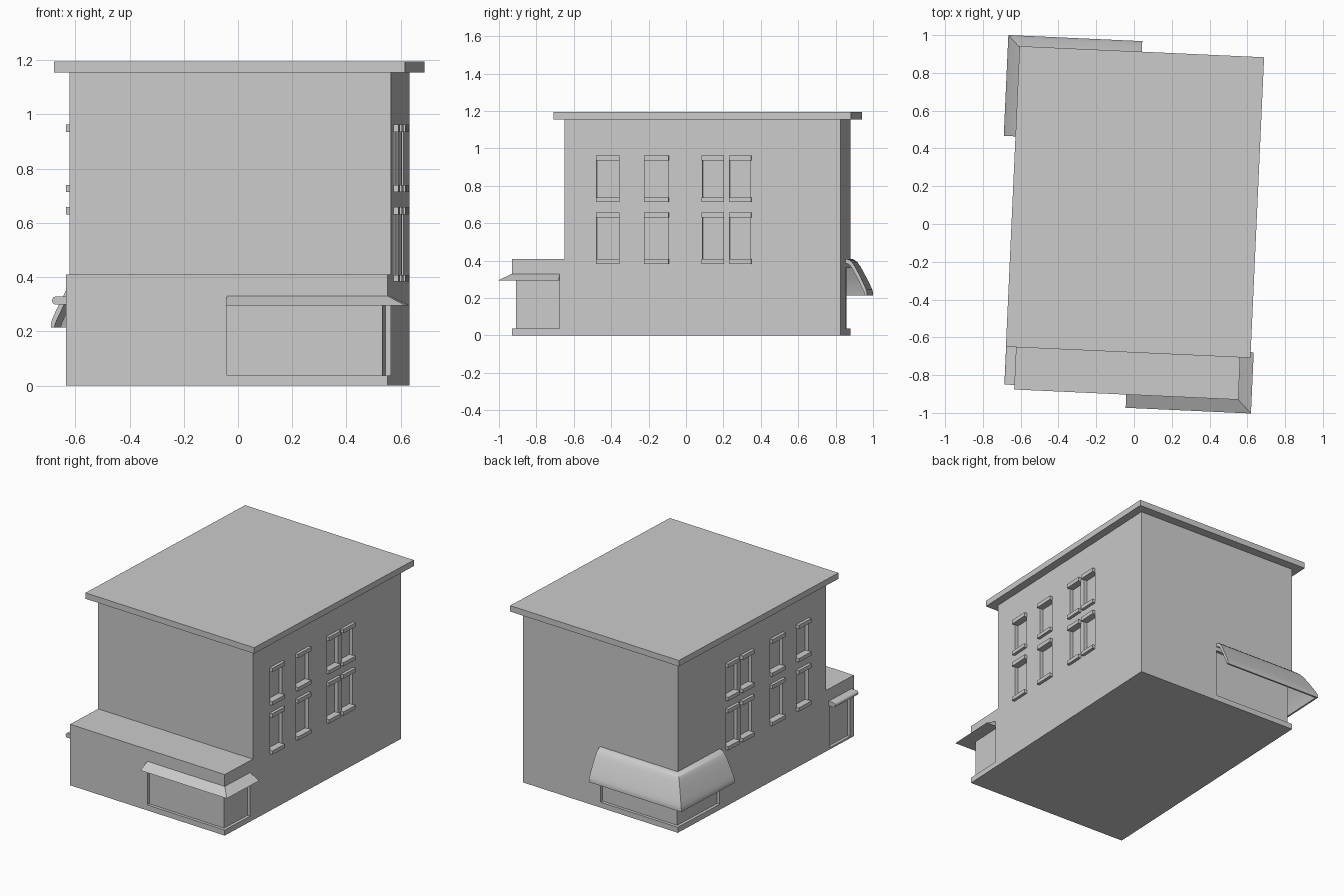
import bpy, bmesh, math

if "Cube" in bpy.data.objects:
    bpy.data.objects.remove(bpy.data.objects["Cube"])

W = 0.594                       # half width of the walls
FRONT, SETBACK, BACK = -0.904, -0.624, 0.853
parts = []


def finish(name, bm):
    bmesh.ops.recalc_face_normals(bm, faces=bm.faces)
    me = bpy.data.meshes.new(name)
    bm.to_mesh(me)
    bm.free()
    ob = bpy.data.objects.new(name, me)
    bpy.context.collection.objects.link(ob)
    parts.append(ob)
    return ob


def extrude(bm, points, offset):
    """Closed prism from an outline moved along offset."""
    a = [bm.verts.new(p) for p in points]
    b = [bm.verts.new([c + o for c, o in zip(p, offset)]) for p in points]
    n = len(a)
    bm.faces.new(a)
    bm.faces.new(b[::-1])
    for i in range(n):
        j = (i + 1) % n
        bm.faces.new((a[i], b[i], b[j], a[j]))


def plan(bm, outline, z0, z1):
    extrude(bm, [(x, y, z0) for x, y in outline], (0, 0, z1 - z0))


def box(bm, x0, x1, y0, y1, z0, z1):
    plan(bm, [(x0, y0), (x1, y0), (x1, y1), (x0, y1)], z0, z1)


def corner_awning(name, profile, cx, cy, end_x, end_y):
    """Sweep a (distance, z) profile around a building corner with a mitre."""
    sx, sy = math.copysign(1, cx), math.copysign(1, cy)
    bm = bmesh.new()
    rings = [[bm.verts.new(p) for p in ring] for ring in (
        [(end_x, cy + sy * d, z) for d, z in profile],
        [(cx + sx * d, cy + sy * d, z) for d, z in profile],
        [(cx + sx * d, end_y, z) for d, z in profile])]
    n = len(profile)
    for r, s in zip(rings, rings[1:]):
        for i in range(n):
            j = (i + 1) % n
            bm.faces.new((r[i], r[j], s[j], s[i]))
    bm.faces.new(rings[0])
    bm.faces.new(rings[2])
    return finish(name, bm)


def corner_recess(bm, cx, cy, end_x, end_y, z0, z1, depth=0.02, out=0.05):
    """L-shaped cutter wrapping a building corner."""
    sx, sy = math.copysign(1, cx), math.copysign(1, cy)
    xi, yi = cx - sx * depth, cy - sy * depth
    xo, yo = cx + sx * out, cy + sy * out
    plan(bm, [(end_x, yi), (xi, yi), (xi, end_y), (xo, end_y), (xo, yo), (end_x, yo)], z0, z1)


# Walls: stepped side profile pulled across the width
bm = bmesh.new()
side = [(FRONT, 0), (BACK, 0), (BACK, 1.16), (SETBACK, 1.16), (SETBACK, 0.41), (FRONT, 0.41)]
extrude(bm, [(-W, y, z) for y, z in side], (2 * W, 0, 0))
walls = finish("walls", bm)

# Openings: two corner shop windows, side door and upper windows
columns = [(-0.455, -0.328), (-0.197, -0.065), (0.112, 0.230), (0.257, 0.377)]
rows = [(0.383, 0.658), (0.714, 0.963)]
bm = bmesh.new()
corner_recess(bm, W, FRONT, 0.0, -0.65, 0.037, 0.31)
corner_recess(bm, -W, BACK, 0.0, 0.435, 0.037, 0.36)
box(bm, -W - 0.05, -W + 0.02, -0.865, -0.665, 0.012, 0.305)
for s in (-1, 1):
    xs = sorted((s * (W - 0.025), s * (W + 0.05)))
    for y0, y1 in columns:
        for z0, z1 in rows:
            box(bm, *xs, y0 + 0.004, y1 - 0.004, z0 + 0.012, z1 - 0.012)
cutter = finish("opening_cutter", bm)
cutter.hide_render = True
mod = walls.modifiers.new("openings", 'BOOLEAN')
mod.object = cutter
mod.solver = 'EXACT'
bpy.context.view_layer.objects.active = walls
walls.select_set(True)
bpy.ops.object.modifier_apply(modifier=mod.name)
parts.remove(cutter)
bpy.data.objects.remove(cutter)

# Lintels and sills on both side walls
bm = bmesh.new()
for s in (-1, 1):
    xs = sorted((s * (W - 0.025), s * (W + 0.02)))
    for y0, y1 in columns:
        for z0, z1 in rows:
            box(bm, *xs, y0, y1, z0, z0 + 0.025)
            box(bm, *xs, y0, y1, z1 - 0.027, z1)
finish("window_lintels_and_sills", bm)

# Flat overhanging roof
bm = bmesh.new()
box(bm, -0.648, 0.648, -0.68, 0.913, 1.155, 1.195)
finish("roof", bm)

# Wedge awning over the front right shop window
corner_awning("front_awning", [(-0.02, 0.295), (0.07, 0.295), (0.0, 0.33), (-0.02, 0.33)],
              W, FRONT, 0.0, -0.65)

# Curved shell awning over the back left shop window
outer = [(-0.02, 0.41), (0.005, 0.41), (0.022, 0.404), (0.037, 0.39), (0.052, 0.368),
         (0.078, 0.318), (0.1, 0.272), (0.112, 0.245), (0.116, 0.23), (0.116, 0.215)]
inner = [(0.104, 0.215), (0.098, 0.235), (0.07, 0.294), (0.04, 0.352),
         (0.026, 0.374), (0.01, 0.385), (-0.02, 0.388)]
back = corner_awning("back_awning", outer + inner, -W, BACK, 0.0, 0.435)

# Rounded door canopy on the left side
bm = bmesh.new()
lip = [(-0.634 - 0.013 * math.sin(a), 0.3135 + 0.0145 * math.cos(a))
       for a in (math.pi * i / 6 for i in range(7))]
extrude(bm, [(x, -0.88, z) for x, z in [(-W + 0.02, 0.328)] + lip + [(-W + 0.02, 0.299)]],
        (0, 0.23, 0))
canopy = finish("door_canopy", bm)

# Smooth the curved parts
for ob in (back, canopy):
    bpy.ops.object.select_all(action='DESELECT')
    ob.select_set(True)
    bpy.context.view_layer.objects.active = ob
    bpy.ops.object.shade_smooth_by_angle(angle=math.radians(35))

# The whole building stands slightly turned
for ob in parts:
    ob.rotation_euler.z = math.radians(-2.6)
